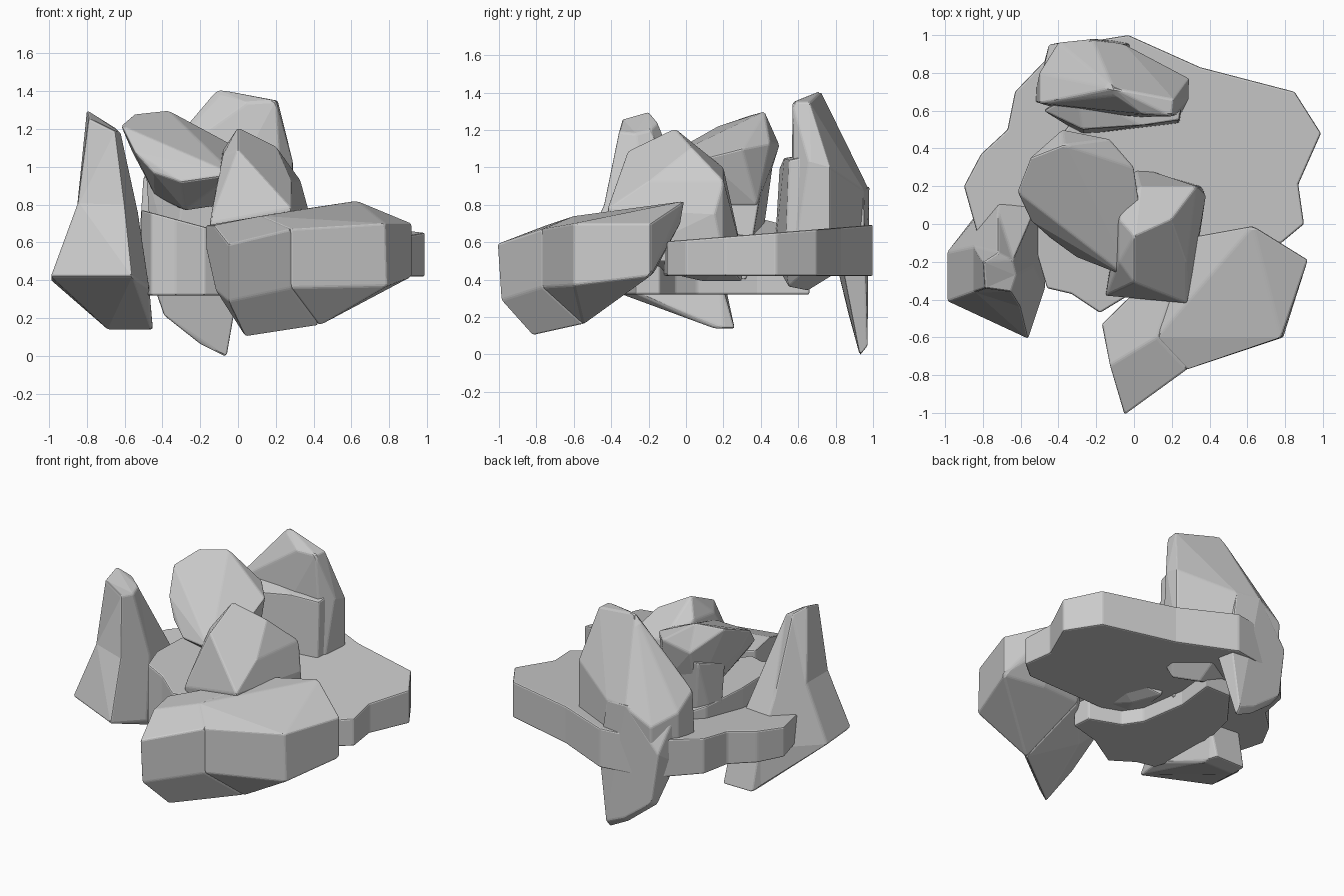
import bpy, bmesh
from math import radians


def finish(bm, name, bevel=0.01):
    """Merge flat triangles, make the object and soften its edges a little."""
    bmesh.ops.recalc_face_normals(bm, faces=bm.faces)
    bmesh.ops.dissolve_limit(bm, angle_limit=radians(7), verts=bm.verts, edges=bm.edges)
    me = bpy.data.meshes.new(name)
    bm.to_mesh(me)
    bm.free()
    ob = bpy.data.objects.new(name, me)
    bpy.context.collection.objects.link(ob)
    mod = ob.modifiers.new("worn_edges", 'BEVEL')
    mod.width = bevel
    mod.segments = 2
    mod.angle_limit = radians(15)
    return ob


def hull(name, points):
    """Faceted boulder wrapped around a few corner points."""
    bm = bmesh.new()
    for p in points:
        bm.verts.new(p)
    bmesh.ops.convex_hull(bm, input=bm.verts)
    loose = [v for v in bm.verts if not v.link_faces]
    bmesh.ops.delete(bm, geom=loose, context='VERTS')
    return finish(bm, name)


def loft(name, rings):
    """Skin a stack of rings with equal point counts."""
    bm = bmesh.new()
    vs = [[bm.verts.new(p) for p in ring] for ring in rings]
    n = len(vs[0])
    for a, b in zip(vs, vs[1:]):
        for i in range(n):
            j = (i + 1) % n
            bm.faces.new((a[i], a[j], b[j], b[i]))
    bm.faces.new(vs[0][::-1])
    bm.faces.new(vs[-1])
    bmesh.ops.triangulate(bm, faces=bm.faces)
    return finish(bm, name)


def slab(name, outline, bottom, top):
    """Flat stone: an outline raised from a level bottom to a tilted top."""
    return loft(name, [[(x, y, bottom) for x, y in outline],
                       [(x, y, top(x, y)) for x, y in outline]])


# wide back slab
slab("back_slab",
     [(-.83, -.05), (-.6, .04), (-.3, -.05), (.1, -.12), (.45, -.12), (.78, -.1),
      (.9, 0), (.87, .21), (.99, .48), (.85, .7), (.35, .83), (-.03, 1), (-.4, .94),
      (-.63, .7), (-.67, .5), (-.81, .37), (-.9, .2)],
     .42, lambda x, y: .605 + .08 * (y + .1))

# lower front slab
slab("front_slab",
     [(-.51, -.17), (-.46, -.34), (-.33, -.37), (-.18, -.47), (.05, -.33), (.27, -.27),
      (.26, -.14), (.05, -.06), (-.03, .06), (-.08, .38), (-.05, .66), (-.24, .66),
      (-.44, .4), (-.51, .1)],
     .32, lambda x, y: max(.62, .675 - .27 * (x + .15)) - .06 * max(0, y))

# tapering stone on the left
loft("left_spire", [
    [(-.69, .15, .14), (-.46, .15, .14), (-.45, .2, .14), (-.47, .26, .14), (-.69, .26, .14), (-.72, .2, .17)],
    [(-.99, -.41, .42), (-.56, -.61, .42), (-.47, -.34, .36), (-.48, .18, .42), (-.7, .2, .42), (-.99, -.15, .4)],
    [(-.85, -.36, .8), (-.6, -.44, .8), (-.53, -.22, .76), (-.53, .02, .72), (-.72, .06, .72), (-.85, -.12, .8)],
    [(-.79, -.34, 1.26), (-.65, -.36, 1.19), (-.62, -.27, 1.18), (-.64, -.19, 1.2), (-.72, -.15, 1.24), (-.8, -.2, 1.3)]])

# long boulder at the front right, two halves meeting at a shallow waist
waist = [(.28, -.77, .67), (.28, -.77, .36), (.43, -.55, .16), (.12, -.6, .74),
         (.3, -.07, .77), (.3, -.2, .45)]
hull("front_boulder_left", waist + [
    (-.05, -1.01, .59), (-.05, -.99, .29), (.04, -.82, .1), (-.13, -.75, .69),
    (-.17, -.53, .69), (-.17, -.53, .57), (-.12, -.75, .35), (.1, -.36, .74), (.1, -.42, .32)])
hull("front_boulder_right", waist + [
    (.78, -.6, .7), (.79, -.6, .37), (.92, -.19, .7), (.92, -.19, .42),
    (.63, -.01, .82), (.61, -.03, .7), (.6, -.17, .44)])

# tall back stone: ridge, front step and the root that reaches the ground
hull("back_peak", [
    (-.11, .72, 1.41), (-.1, .68, 1.38), (.2, .57, 1.35), (.21, .66, 1.35), (.05, .58, 1.34),
    (-.22, .6, 1.15), (.29, .77, 1.0), (.29, .66, 1.03), (.29, .77, .5), (.25, .58, .5),
    (-.5, .64, .95), (-.53, .65, .5), (-.5, .8, .85), (-.5, .8, .5), (-.4, .96, .78),
    (-.22, .98, .88), (-.05, .95, .88), (-.05, .95, .5), (-.4, .95, .5), (-.25, .56, .5)])
hull("back_step", [
    (-.27, .5, 1.0), (.05, .52, 1.05), (.24, .55, 1.04), (.26, .7, 1.07), (-.3, .7, 1.08),
    (-.27, .47, .5), (.24, .53, .5), (.27, .7, .5), (-.35, .7, .5), (-.48, .6, .9),
    (0, .65, .34), (.15, .55, .36), (0, .78, .42)])
hull("back_root", [
    (-.06, .93, -.01), (-.06, .97, .04), (-.2, .92, .06), (-.2, .97, .1), (-.39, .87, .21),
    (-.4, .96, .25), (-.49, .8, .5), (-.45, .95, .6), (.02, .84, .45), (0, .96, .5),
    (-.22, .98, .9), (-.05, .95, .88), (-.48, .82, .82)])

# leaning stone: overhanging cap on a narrower stem set back beneath it
hull("leaning_cap", [
    (-.62, .17, 1.22), (-.55, .35, 1.28), (-.37, .42, 1.3), (-.38, .5, 1.12), (-.13, .45, 1.13),
    (0, .3, 1.1), (.03, .1, 1.05), (-.02, -.29, .96), (-.3, -.18, .92), (-.45, -.07, .97),
    (-.55, .02, 1.08), (-.56, .2, 1.08), (-.28, .03, .77), (-.08, .15, .8), (-.1, .38, .8),
    (-.36, .4, .8), (-.44, .25, .85)])
hull("leaning_stem", [
    (-.45, .28, .4), (-.33, .15, .4), (-.12, .15, .4), (-.06, .32, .4), (-.33, .38, .4),
    (-.49, .27, 1.0), (-.42, .47, 1.05), (-.14, .43, 1.05), (-.1, .15, .9), (-.3, .12, .82)])

# pointed stone in the middle
hull("middle_stone", [
    (0, -.06, 1.21), (-.08, .03, 1.09), (-.08, -.2, 1.06), (0, -.31, 1.09), (.2, .03, 1.11),
    (.28, -.2, .93), (.33, .2, .93), (.38, .15, .75), (.36, .2, .5), (.28, -.42, .78),
    (.3, -.38, .5), (-.15, -.38, .7), (-.15, -.35, .5), (.03, .2, 1.0), (0, .31, .5),
    (.02, .3, .39), (.1, .1, .39)])
